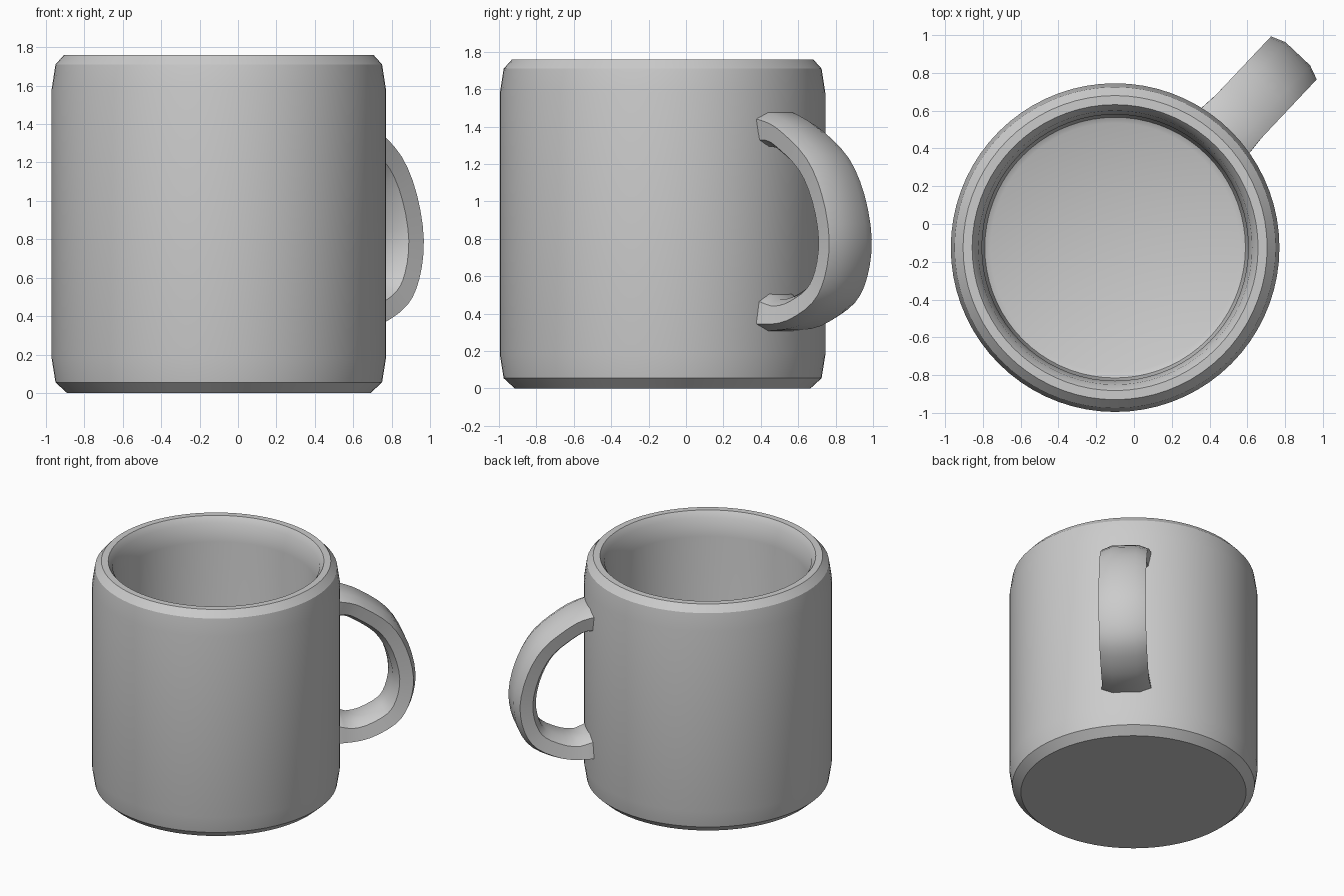
import bpy, bmesh, math
from mathutils import Vector

if "Cube" in bpy.data.objects:
    bpy.data.objects.remove(bpy.data.objects["Cube"])

CENTER = Vector((-0.10, -0.125, 0))
HANDLE_ANGLE = math.radians(46.7)


def finish(bm, name, angle):
    bmesh.ops.remove_doubles(bm, verts=bm.verts, dist=0.0005)
    bmesh.ops.recalc_face_normals(bm, faces=bm.faces)
    mesh = bpy.data.meshes.new(name)
    bm.to_mesh(mesh)
    bm.free()
    obj = bpy.data.objects.new(name, mesh)
    bpy.context.collection.objects.link(obj)
    obj.location = CENTER
    bpy.ops.object.select_all(action='DESELECT')
    obj.select_set(True)
    bpy.context.view_layer.objects.active = obj
    bpy.ops.object.shade_smooth_by_angle(angle=math.radians(angle))
    return obj


def smooth_path(pts, steps):
    # Catmull-Rom curve through the points
    p = [2 * pts[0] - pts[1]] + pts + [2 * pts[-1] - pts[-2]]
    out = []
    for i in range(1, len(p) - 2):
        a, b, c, d = p[i - 1:i + 3]
        for k in range(steps):
            t = k / steps
            out.append(0.5 * (2 * b + (c - a) * t + (2 * a - 5 * b + 4 * c - d) * t * t
                              + (3 * b - a - 3 * c + d) * t ** 3))
    return out + [pts[-1]]


# Cup: one closed wall profile (radius, z) spun round the axis
cup_profile = [(0, 0), (0.79, 0), (0.85, 0.055), (0.87, 0.18), (0.87, 1.58),
               (0.85, 1.71), (0.805, 1.76), (0.757, 1.76), (0.725, 1.715),
               (0.705, 1.58), (0.705, 0.26), (0.69, 0.18), (0.66, 0.165), (0, 0.165)]
bm = bmesh.new()
verts = [bm.verts.new((r, 0, z)) for r, z in cup_profile]
edges = [bm.edges.new(pair) for pair in zip(verts, verts[1:])]
bmesh.ops.spin(bm, geom=verts + edges, cent=(0, 0, 0), axis=(0, 0, 1),
               angle=math.tau, steps=72, use_merge=False)
finish(bm, "cup", 28)

# Handle: bevelled section swept along its outer curve (radius, z)
outer = [Vector(p) for p in [(0.80, 1.49), (0.90, 1.465), (1.04, 1.40), (1.235, 1.25),
                             (1.355, 1.045), (1.41, 0.80), (1.375, 0.585),
                             (1.275, 0.435), (1.08, 0.335), (0.90, 0.31), (0.80, 0.31)]]
half = [(0.0, 0.09), (0.03, 0.166), (0.125, 0.148), (0.16, 0.085)]   # depth, half width
section = half + [(d, -w) for d, w in reversed(half)]
path = smooth_path(outer, 3)
radial = Vector((math.cos(HANDLE_ANGLE), math.sin(HANDLE_ANGLE), 0))
side = Vector((-radial.y, radial.x, 0))

bm = bmesh.new()
rings = []
for i, p in enumerate(path):
    t = (path[min(i + 1, len(path) - 1)] - path[max(i - 1, 0)]).normalized()
    inward = Vector((t.y, -t.x))
    flare = min(1, max(0, (0.96 - p.x) / 0.1))          # thicker where it meets the cup
    ring = []
    for d, w in section:
        q = p + inward * d * (1 + 0.25 * flare)
        ring.append(bm.verts.new(radial * q.x + side * w * (1 + 0.05 * flare) + Vector((0, 0, q.y))))
    rings.append(ring)
n = len(section)
for a, b in zip(rings, rings[1:]):
    for j in range(n):
        bm.faces.new((a[j], a[(j + 1) % n], b[(j + 1) % n], b[j]))
bm.faces.new(rings[0])
bm.faces.new(rings[-1])
finish(bm, "handle", 35)
